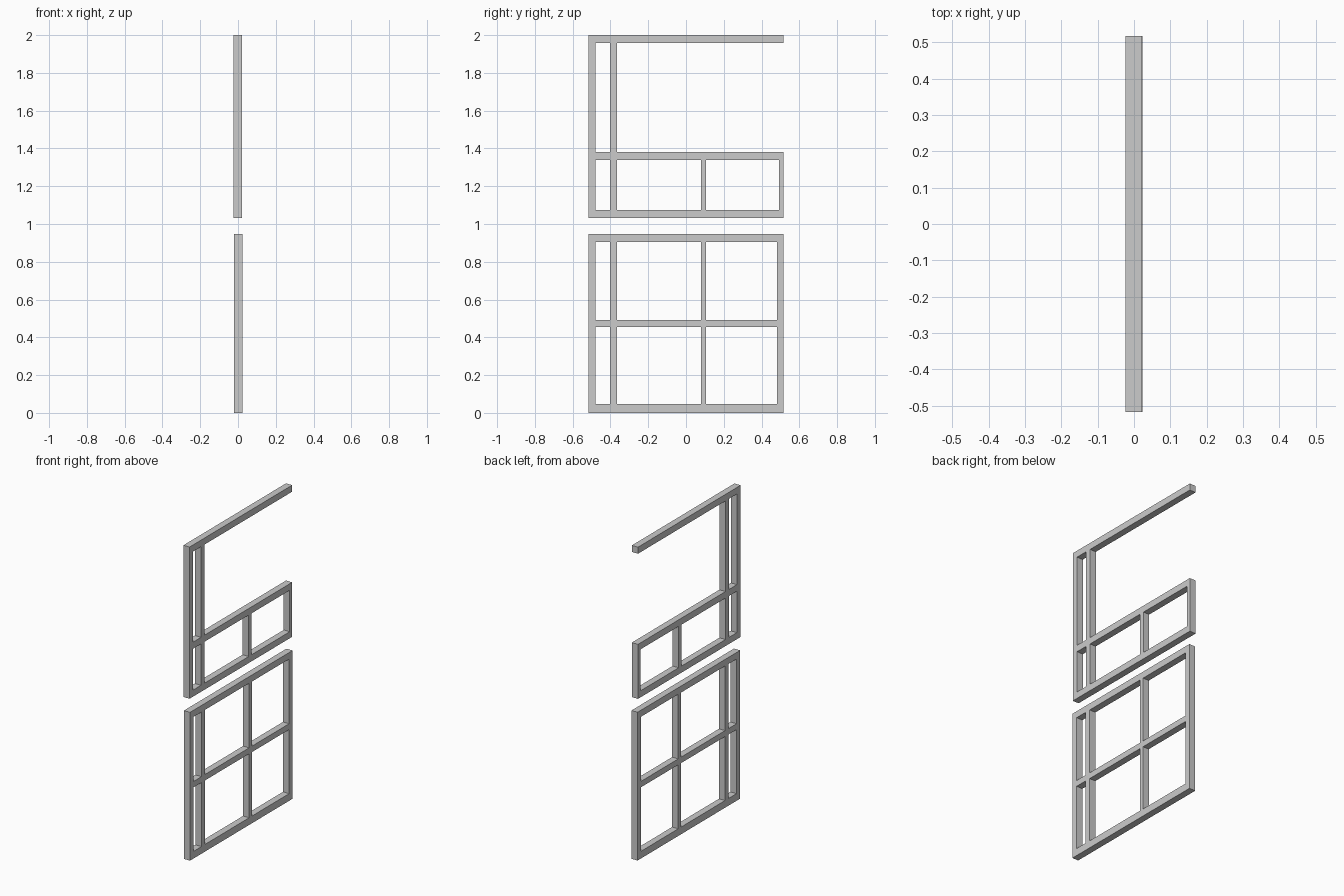
import bpy

if "Cube" in bpy.data.objects:
    bpy.data.objects.remove(bpy.data.objects["Cube"])

HALF_W = 0.517    # half the frame width along y
DEPTH = 0.043     # timber depth along x


def bar(name, x0, ys, zs):
    """Square-edged timber spanning the given y and z ranges."""
    bpy.ops.mesh.primitive_cube_add(
        size=1, location=(x0 + DEPTH / 2, sum(ys) / 2, sum(zs) / 2))
    ob = bpy.context.object
    ob.name = name
    ob.scale = (DEPTH, ys[1] - ys[0], zs[1] - zs[0])
    bpy.ops.object.transform_apply(location=False, rotation=False, scale=True)


def panel(name, x0, rails, bays):
    """Full-width rails, with upright pieces butted between them."""
    for i, zs in enumerate(rails):
        bar(f"{name}_rail_{i + 1}", x0, (-HALF_W, HALF_W), zs)
    for i, uprights in enumerate(bays):
        zs = (rails[i][1], rails[i + 1][0])
        for j, ys in enumerate(uprights):
            bar(f"{name}_upright_{i + 1}_{j + 1}", x0, ys, zs)


# Shared upright positions along y
side = (-HALF_W, -0.480)
inner = (-0.402, -0.365)
mullion = (0.079, 0.107)
lower_end = (0.482, HALF_W)
upper_end = (0.493, HALF_W)

# Lower frame
full_bay = [side, inner, mullion, lower_end]
panel("lower_frame", -0.020,
      [(0.0, 0.046), (0.454, 0.492), (0.904, 0.946)],
      [full_bay, full_bay])

# Upper frame, open at the far end of its top bay
panel("upper_frame", -0.023,
      [(1.032, 1.074), (1.338, 1.380), (1.958, 2.0)],
      [[side, inner, mullion, upper_end], [side, inner]])
